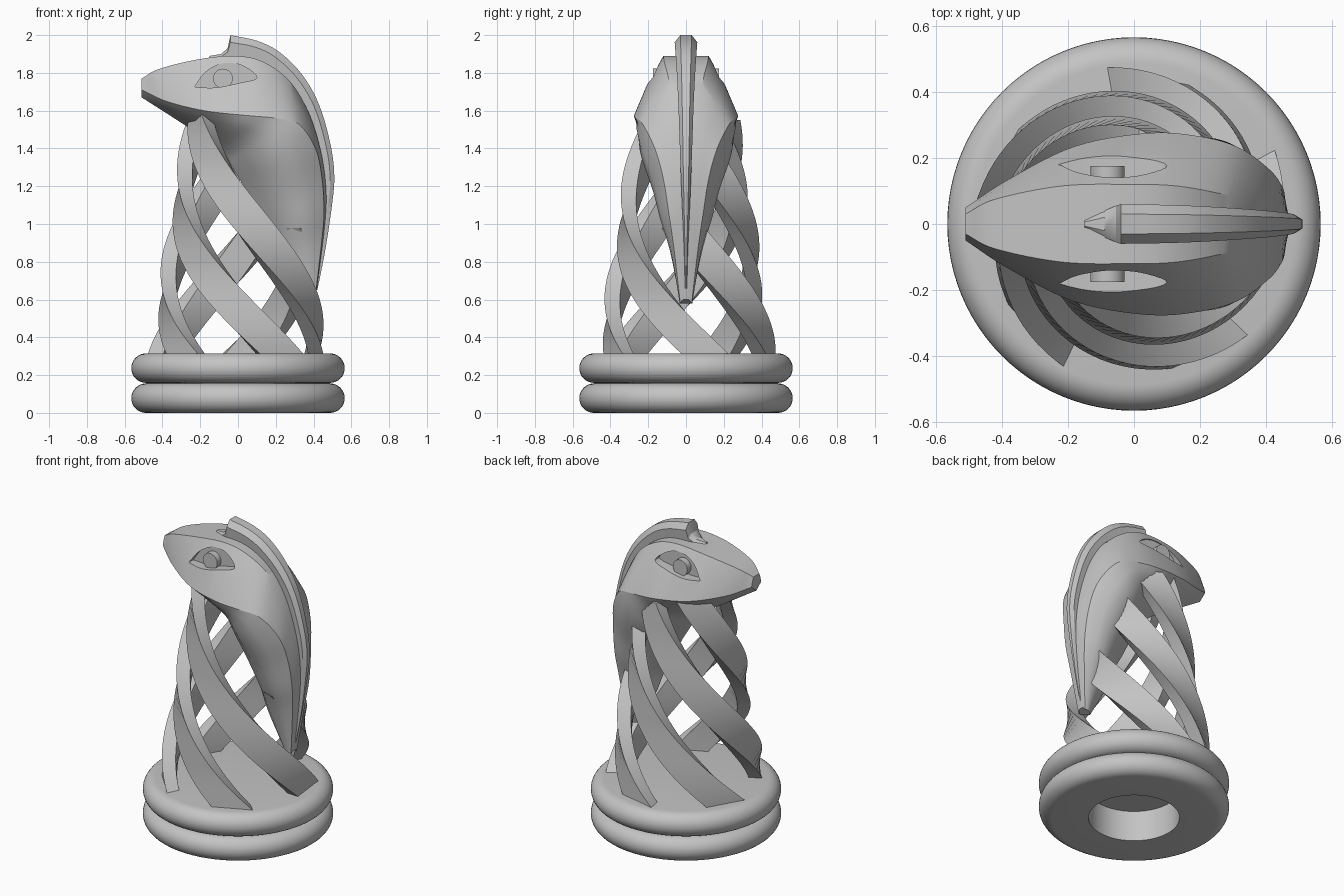
import bpy, bmesh
from math import sin, cos, pi, radians
from mathutils import Vector, Matrix

if "Cube" in bpy.data.objects:
    bpy.data.objects.remove(bpy.data.objects["Cube"])

grey = bpy.data.materials.new("light_grey")
grey.use_nodes = True
grey.diffuse_color = (0.55, 0.55, 0.55, 1)
grey.node_tree.nodes["Principled BSDF"].inputs["Base Color"].default_value = (0.55, 0.55, 0.55, 1)


def finish(name, bm):
    bmesh.ops.remove_doubles(bm, verts=bm.verts, dist=0.0005)
    bmesh.ops.recalc_face_normals(bm, faces=bm.faces)
    mesh = bpy.data.meshes.new(name)
    bm.to_mesh(mesh)
    bm.free()
    mesh.materials.append(grey)
    obj = bpy.data.objects.new(name, mesh)
    bpy.context.collection.objects.link(obj)
    return obj


def smooth(obj, angle=30):
    bpy.ops.object.select_all(action="DESELECT")
    obj.select_set(True)
    bpy.context.view_layer.objects.active = obj
    bpy.ops.object.shade_smooth_by_angle(angle=radians(angle))


def loft(name, rings):
    """Skin closed rings of equal length and cap both ends."""
    bm = bmesh.new()
    rows = [[bm.verts.new(p) for p in ring] for ring in rings]
    n = len(rows[0])
    for a, b in zip(rows, rows[1:]):
        for i in range(n):
            j = (i + 1) % n
            bm.faces.new((a[i], a[j], b[j], b[i]))
    bm.faces.new(rows[0])
    bm.faces.new(rows[-1])
    return finish(name, bm)


def spline(rows, steps):
    """Catmull-Rom refinement of rows of numbers."""
    rows = [Vector(r) for r in rows]
    padded = [rows[0] * 2 - rows[1]] + rows + [rows[-1] * 2 - rows[-2]]
    out = []
    for a, b, c, d in zip(padded, padded[1:], padded[2:], padded[3:]):
        for k in range(steps):
            t = k / steps
            out.append((b * 2 + (c - a) * t + (a * 2 - b * 5 + c * 4 - d) * t * t
                        + (b * 3 - a - c * 3 + d) * t ** 3) / 2)
    return out + [rows[-1]]


# Base: two rounded discs with a blind hole underneath
profile = [(0, 0.2), (0.27, 0.2), (0.27, 0)]
for middle in (0.078, 0.237):
    for k in range(17):
        a = -pi / 2 + pi * k / 16
        profile.append((0.487 + 0.078 * cos(a), middle + 0.078 * sin(a)))
profile.append((0, 0.315))
bm = bmesh.new()
verts = [bm.verts.new((r, 0, z)) for r, z in profile]
edges = [bm.edges.new(pair) for pair in zip(verts, verts[1:])]
bmesh.ops.spin(bm, geom=verts + edges, cent=(0, 0, 0), axis=(0, 0, 1),
               angle=2 * pi, steps=96)
smooth(finish("base", bm))


# Five helical ribbons that taper as they climb
def ribbon(name, start, top):
    rings = []
    steps = 36
    for k in range(steps + 1):
        z = 0.31 + (top - 0.31) * k / steps
        h = z - 0.32
        outer = 0.48 - 0.15 * h - 0.005 * h * h
        lead = radians(start - 127 * h)
        trail = lead - radians(31 + 9 * h)
        corners = ((outer, lead), (outer * 0.94, trail),
                   (outer * 0.94 - 0.08, trail), (outer - 0.083, lead))
        rings.append([(r * cos(a), r * sin(a), z) for r, a in corners])
    smooth(loft(name, rings))


for i, top in enumerate((1.6, 0.98, 1.45, 1.55, 1.6)):
    ribbon(f"ribbon_{i + 1}", 27 + 72 * i, top)

# Head and neck stations: upper ridge xyz, side crease xyz, underside xz, belly fullness
stations = [
    (-.51, .03, 1.77, -.51, .05, 1.71, -.51, 1.67, .5),
    (-.42, .075, 1.82, -.38, .135, 1.65, -.4, 1.6, .6),
    (-.22, .115, 1.87, -.18, .235, 1.6, -.26, 1.51, .6),
    (-.02, .12, 1.89, .04, .275, 1.575, -.15, 1.44, .7),
    (.13, .115, 1.86, .2, .265, 1.56, -.07, 1.37, .8),
    (.27, .09, 1.76, .32, .23, 1.53, -.03, 1.3, 1),
    (.37, .065, 1.6, .41, .165, 1.4, .03, 1.2, 1.3),
    (.435, .045, 1.4, .445, .12, 1.24, .09, 1.08, 1.4),
    (.465, .03, 1.2, .455, .09, 1.05, .16, .95, 1.4),
    (.46, .02, 1, .44, .065, .88, .22, .8, 1.2),
    (.41, .015, .6, .405, .03, .58, .34, .58, 1),
]
rings = []
for s in spline(stations, 6):
    ridge, crease = Vector(s[0:3]), Vector(s[3:6])
    under = Vector((s[6], 0, s[7]))
    half = [ridge, ridge.lerp(crease, 0.5) + Vector((0, 0.04 * crease.y, 0)), crease]
    for t in (0.2, 0.4, 0.6, 0.8):
        p = crease.lerp(under, t)
        p.y += 4 * t * (1 - t) * (s[8] - 0.5) * crease.y
        half.append(p)
    mirrored = [Vector((p.x, -p.y, p.z)) for p in reversed(half)]
    rings.append(half + [under] + mirrored)
head = loft("head_and_neck", rings)

# Almond eye sockets cut into both sides, each holding a round eye
lid = spline([(-.23, 1.725), (-.17, 1.805), (-.08, 1.85), (.02, 1.84), (.1, 1.775),
              (0, 1.745), (-.12, 1.722), (-.23, 1.725)], 5)[:-1]
for side, label in ((1, "left"), (-1, "right")):
    cutter = loft("socket_cutter", [[(p.x, side * y, p.y) for p in lid]
                                    for y in (0.135, 0.4)])
    cutter.hide_render = True
    cut = head.modifiers.new("socket", "BOOLEAN")
    cut.operation = "DIFFERENCE"
    cut.solver = "EXACT"
    cut.object = cutter
    bpy.context.view_layer.objects.active = head
    bpy.ops.object.modifier_apply(modifier=cut.name)
    bpy.data.objects.remove(cutter)

    bm = bmesh.new()
    bmesh.ops.create_cone(bm, cap_ends=True, segments=32, radius1=0.052, radius2=0.052,
                          depth=0.06, matrix=Matrix.Translation((-0.08, side * 0.145, 1.77))
                          @ Matrix.Rotation(pi / 2, 4, "X"))
    smooth(finish(label + "_eye", bm))
smooth(head)

# Crest: bevelled fin along the back of the head; x, z, half width, height
crest_path = [(.1, 1.97, .058, .14), (.22, 1.91, .054, .14), (.34, 1.79, .047, .13),
              (.43, 1.63, .04, .11), (.49, 1.42, .033, .1), (.51, 1.25, .027, .09),
              (.495, 1.08, .02, .08), (.46, .85, .01, .05), (.42, .65, .005, .03)]
front = [(-.15, 1.89, .012, .05), (-.09, 1.9, .04, .06), (-.055, 1.93, .055, .08)]
crest = front + [tuple(p) for p in spline([(-.04, 2, .06, .15)] + crest_path, 5)]
centre = Vector((0, 0, 1.3))
rings = []
for i, (x, z, w, h) in enumerate(crest):
    a, b = crest[max(i - 1, 3)], crest[min(max(i + 1, 4), len(crest) - 1)]
    along = Vector((b[0] - a[0], 0, b[1] - a[1])).normalized()
    inward = Vector((-along.z, 0, along.x))
    if inward.dot(centre - Vector((x, 0, z))) < 0:
        inward.negate()
    if i < 4:
        inward = Vector((0, 0, -1))
    ring = []
    for wide, deep in ((0.5, 0), (1, 0.25), (0.8, 1)):
        p = Vector((x, 0, z)) + inward * h * deep
        ring.append(Vector((p.x, w * wide, p.z)))
    rings.append(ring + [Vector((p.x, -p.y, p.z)) for p in reversed(ring)])
smooth(loft("crest", rings))
